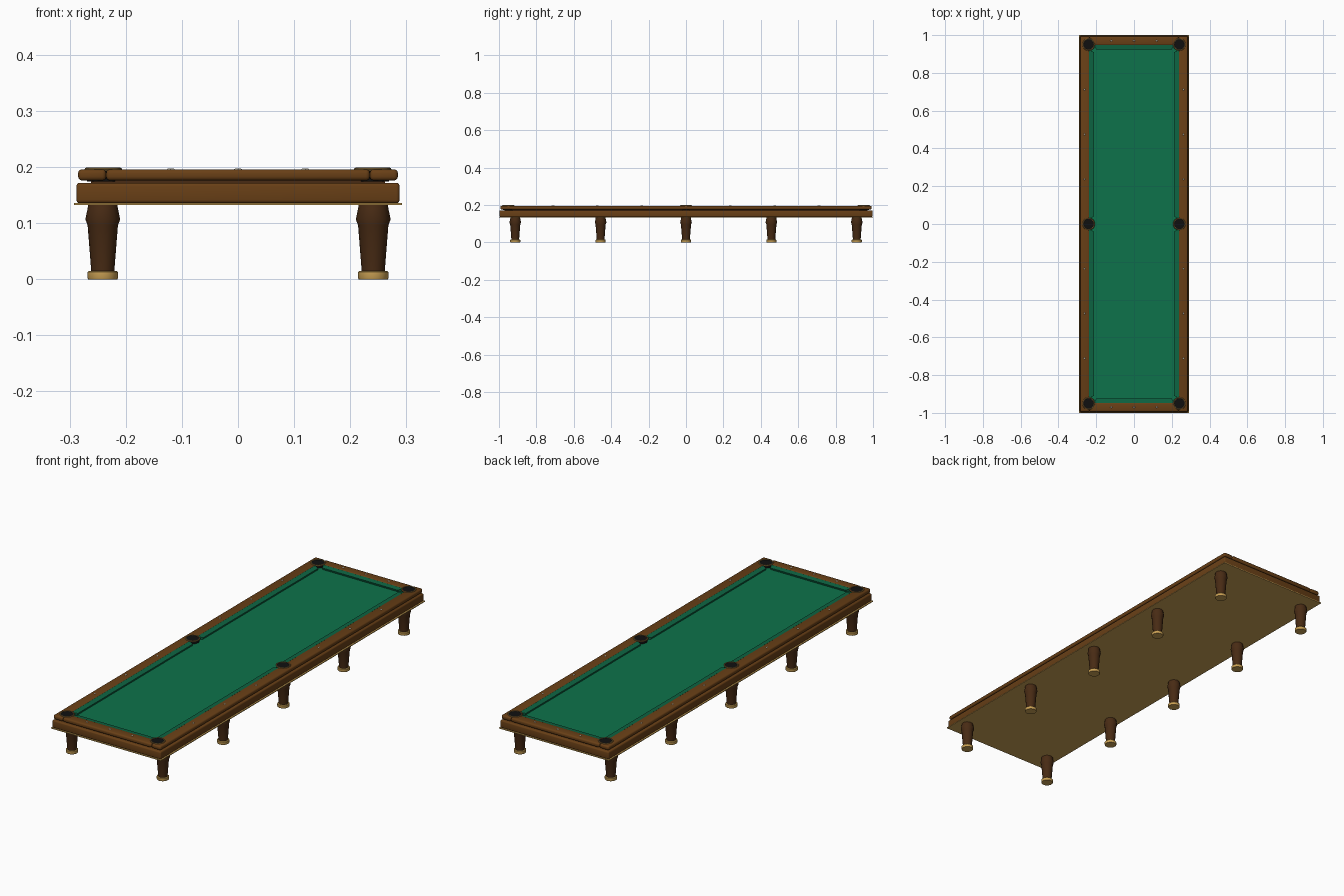
import bpy, bmesh, math
from mathutils import Matrix

cube = bpy.data.objects.get("Cube")
if cube:
    bpy.data.objects.remove(cube, do_unlink=True)


def material(name, rgb):
    m = bpy.data.materials.new(name)
    m.use_nodes = True
    m.diffuse_color = (*rgb, 1)
    bsdf = m.node_tree.nodes["Principled BSDF"]
    bsdf.inputs["Base Color"].default_value = (*rgb, 1)
    bsdf.inputs["Roughness"].default_value = 0.6
    return m


WOOD = material("walnut wood", (0.14, 0.05, 0.008))
DARK = material("dark wood", (0.065, 0.024, 0.007))
BRASS = material("brass", (0.6, 0.36, 0.09))
RIM = material("aged brass", (0.2, 0.12, 0.035))
CLOTH = material("green cloth", (0.004, 0.17, 0.07))
CUSHION = material("cushion cloth", (0.004, 0.13, 0.055))
BLACK = material("pocket black", (0.005, 0.005, 0.005))
IVORY = material("ivory", (0.85, 0.8, 0.65))


def finish(name, bm, mat, smooth=False):
    bmesh.ops.recalc_face_normals(bm, faces=bm.faces)
    mesh = bpy.data.meshes.new(name)
    bm.to_mesh(mesh)
    bm.free()
    mesh.materials.append(mat)
    ob = bpy.data.objects.new(name, mesh)
    bpy.context.collection.objects.link(ob)
    if smooth:
        bpy.ops.object.select_all(action="DESELECT")
        ob.select_set(True)
        bpy.context.view_layer.objects.active = ob
        bpy.ops.object.shade_smooth_by_angle(angle=math.radians(35))
    return ob


def box(name, x, y, z0, z1, mat, center=(0, 0), bevel=0):
    """Box with half sizes x and y between heights z0 and z1."""
    bm = bmesh.new()
    bmesh.ops.create_cube(bm, size=1)
    bmesh.ops.scale(bm, vec=(2 * x, 2 * y, z1 - z0), verts=bm.verts)
    bmesh.ops.translate(bm, vec=(*center, (z0 + z1) / 2), verts=bm.verts)
    if bevel:
        bmesh.ops.bevel(bm, geom=bm.edges[:], offset=bevel, segments=3,
                        profile=0.5, affect="EDGES")
    return finish(name, bm, mat, smooth=bool(bevel))


def lathe(name, profile, center, mat, sides, closed=False):
    """Turn a radius/height profile about a vertical axis."""
    bm = bmesh.new()
    rings = []
    for r, z in profile:
        rings.append([bm.verts.new((center[0] + r * math.cos(math.tau * i / sides),
                                    center[1] + r * math.sin(math.tau * i / sides), z))
                      for i in range(sides)])
    pairs = list(zip(rings, rings[1:]))
    if closed:
        pairs.append((rings[-1], rings[0]))
    else:
        bm.faces.new(rings[0])
        bm.faces.new(rings[-1])
    for a, b in pairs:
        for i in range(sides):
            j = (i + 1) % sides
            bm.faces.new((a[i], a[j], b[j], b[i]))
    return finish(name, bm, mat, smooth=True)


def cushion(name, half, center, angle):
    """Wedge-shaped cushion with cut-back ends; its nose points to -x."""
    bm = bmesh.new()
    section = [(0.002, 0.178, 0), (0.002, 0.194, 0),
               (-0.023, 0.191, 0.012), (-0.019, 0.178, 0.01)]
    ends = [[bm.verts.new((x, s * (half - cut), z)) for x, z, cut in section]
            for s in (-1, 1)]
    for i in range(4):
        j = (i + 1) % 4
        bm.faces.new((ends[0][i], ends[0][j], ends[1][j], ends[1][i]))
    bm.faces.new(ends[0])
    bm.faces.new(ends[1])
    bm.transform(Matrix.Translation((*center, 0)) @ Matrix.Rotation(angle, 4, "Z"))
    return finish(name, bm, CUSHION)


def diamond(name, center, rx, ry):
    bm = bmesh.new()
    bmesh.ops.create_cone(bm, cap_ends=True, segments=4, radius1=1, radius2=0.5, depth=1)
    bmesh.ops.scale(bm, vec=(rx, ry, 0.003), verts=bm.verts)
    bmesh.ops.translate(bm, vec=(*center, 0.1962), verts=bm.verts)
    return finish(name, bm, IVORY)


# Frame, base plate and playing bed
box("base_plate", 0.292, 1.0, 0.132, 0.136, BRASS)
box("apron", 0.288, 0.997, 0.1355, 0.172, WOOD, bevel=0.006)
box("frame_core", 0.262, 0.97, 0.165, 0.178, DARK)
box("playing_bed", 0.237, 0.949, 0.176, 0.182, CLOTH)

# Rails with their cushions and sights
for s, side in ((1, "left"), (-1, "right")):
    box(f"{side}_rail", 0.025, 0.993, 0.176, 0.196, WOOD, (s * 0.26, 0), 0.007)
    for t, end in ((-1, "front"), (1, "back")):
        cushion(f"{side}_{end}_cushion", 0.447, (s * 0.235, t * 0.475),
                0 if s > 0 else math.pi)
        for k in (1, 2, 3):
            diamond(f"{side}_{end}_sight", (s * 0.262, t * k * 0.237), 0.006, 0.009)

for t, end in ((-1, "front"), (1, "back")):
    box(f"{end}_rail", 0.235, 0.0235, 0.176, 0.196, WOOD, (0, t * 0.9695), 0.007)
    cushion(f"{end}_cushion", 0.212, (0, t * 0.947), t * math.pi / 2)
    for x in (-0.12, 0, 0.12):
        diamond(f"{end}_sight", (x, t * 0.97), 0.009, 0.006)

# Pockets: black well and raised metal rim
for x in (-0.24, 0.24):
    for y in (-0.95, 0, 0.95):
        lathe("pocket_well", [(0.029, 0.174), (0.029, 0.1968)], (x, y), BLACK, 20)
        rim = [(0.03 + 0.0035 * math.cos(math.tau * k / 8),
                0.1955 + 0.0035 * math.sin(math.tau * k / 8)) for k in range(8)]
        lathe("pocket_rim", rim, (x, y), RIM, 20, closed=True)

# Turned legs on brass feet
LEG = [(0.0205, 0.014), (0.027, 0.096), (0.031, 0.107), (0.027, 0.126), (0.026, 0.133)]
FOOT = [(0.026, 0), (0.027, 0.002), (0.027, 0.013), (0.025, 0.015)]
for x in (-0.241, 0.241):
    for k in range(-2, 3):
        lathe("leg", LEG, (x, k * 0.4565), DARK, 16)
        lathe("foot", FOOT, (x, k * 0.4565), BRASS, 20)
